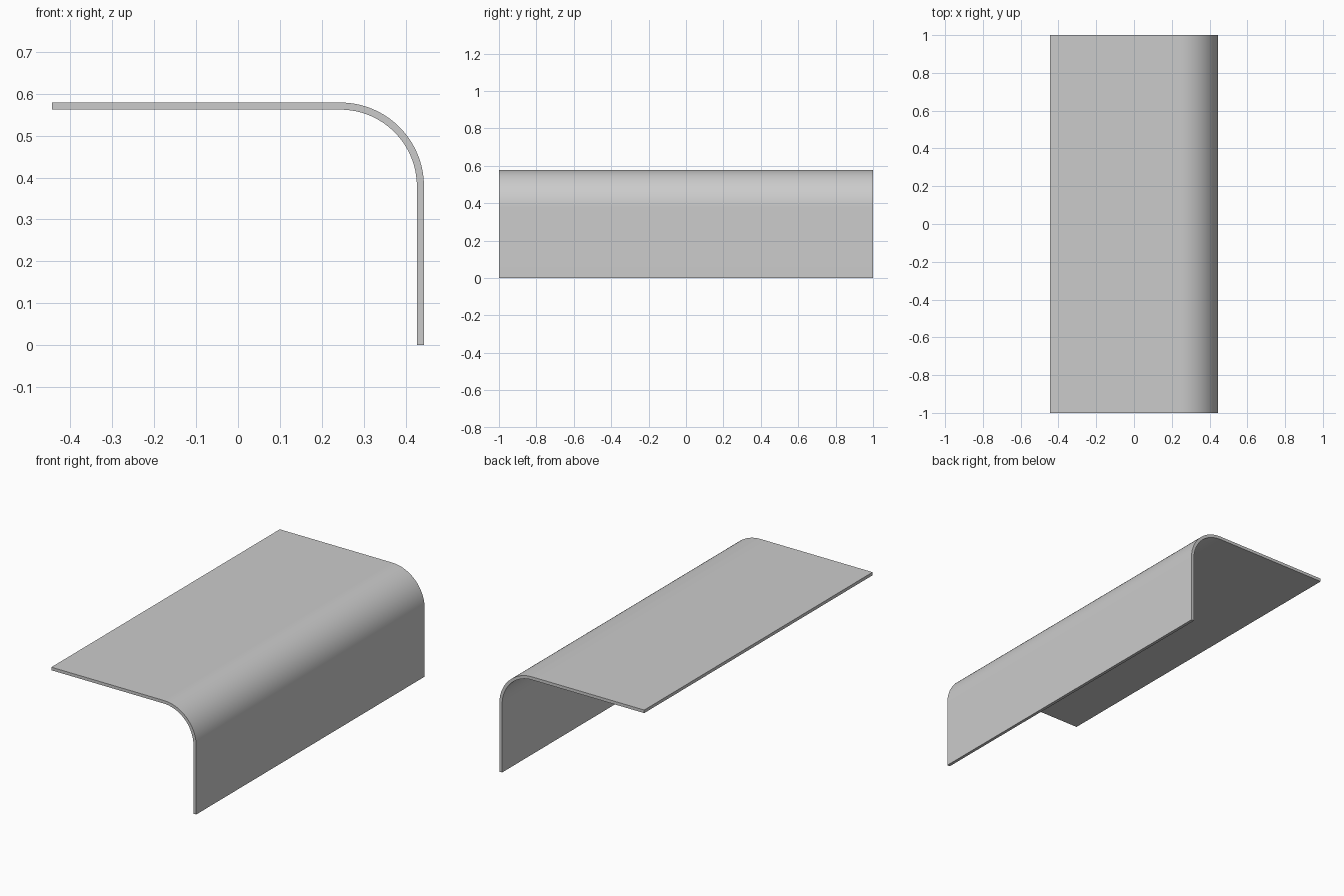
import bpy, bmesh
from math import sin, cos, pi

if "Cube" in bpy.data.objects:
    bpy.data.objects.remove(bpy.data.objects["Cube"])

HALF_W, HEIGHT, THICK, RADIUS, HALF_L = 0.444, 0.579, 0.017, 0.2, 1.0
SEGMENTS = 32


def bend(radius):
    """Quarter arc from the flat top round to the upright side."""
    cx, cz = HALF_W - RADIUS, HEIGHT - RADIUS
    angles = [pi / 2 * i / SEGMENTS for i in range(SEGMENTS + 1)]
    return [(cx + radius * sin(a), cz + radius * cos(a)) for a in angles]


# Outer and inner lines of the bent sheet
outer = [(-HALF_W, HEIGHT)] + bend(RADIUS) + [(HALF_W, 0)]
inner = [(-HALF_W, HEIGHT - THICK)] + bend(RADIUS - THICK) + [(HALF_W - THICK, 0)]

# Quad strip cross-section, extruded along the length
bm = bmesh.new()
rows = [[bm.verts.new((x, -HALF_L, z)) for x, z in line] for line in (outer, inner)]
for i in range(len(outer) - 1):
    bm.faces.new((rows[0][i], rows[0][i + 1], rows[1][i + 1], rows[1][i]))
result = bmesh.ops.extrude_face_region(bm, geom=bm.faces[:], use_keep_orig=True)
moved = [g for g in result["geom"] if isinstance(g, bmesh.types.BMVert)]
bmesh.ops.translate(bm, verts=moved, vec=(0, 2 * HALF_L, 0))
bmesh.ops.recalc_face_normals(bm, faces=bm.faces[:])

mesh = bpy.data.meshes.new("bent_sheet")
bm.to_mesh(mesh)
bm.free()
sheet = bpy.data.objects.new("bent_sheet", mesh)
bpy.context.collection.objects.link(sheet)

# Smooth bend with crisp edges
bpy.context.view_layer.objects.active = sheet
sheet.select_set(True)
bpy.ops.object.shade_smooth_by_angle(angle=pi / 6)
